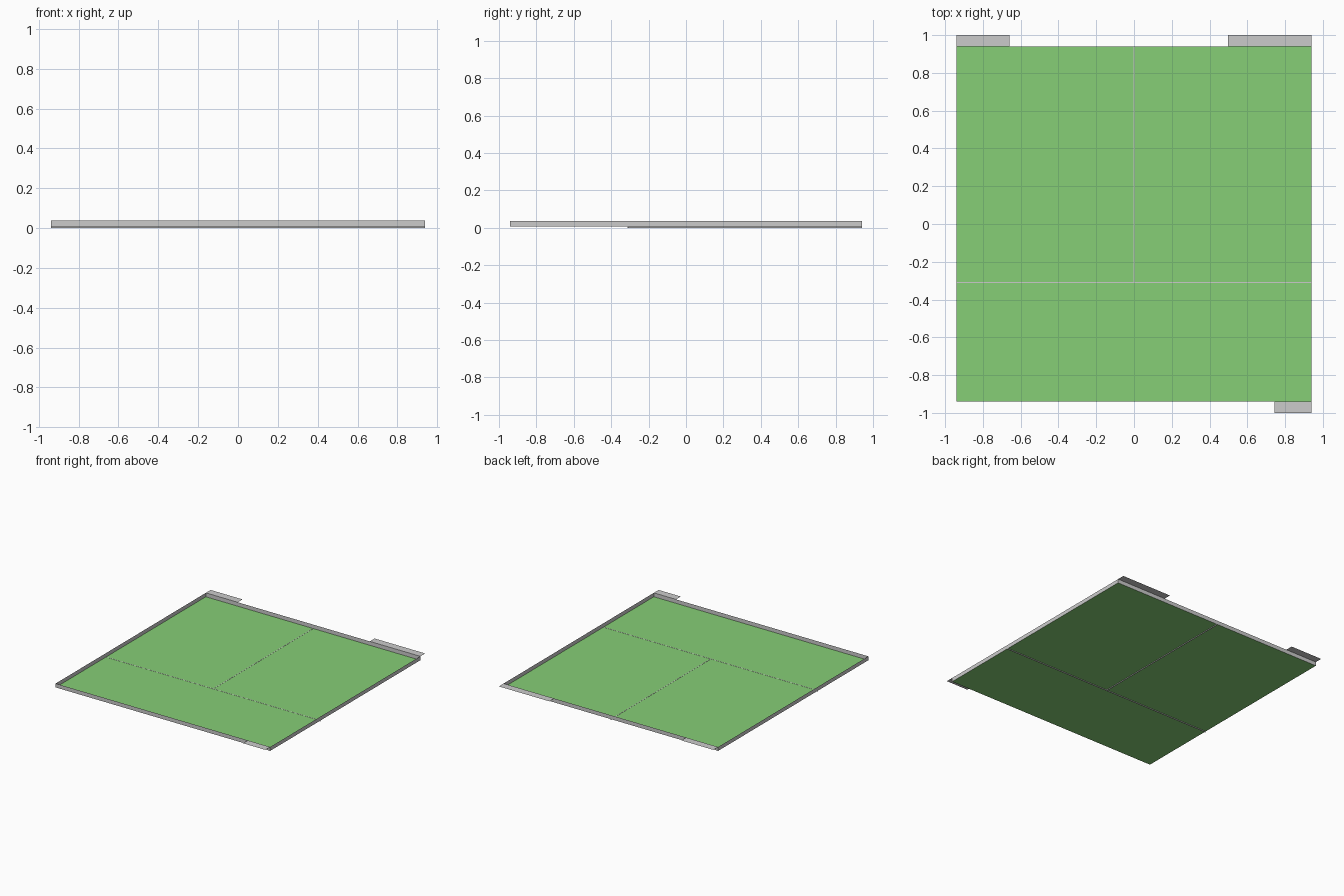
import bpy, bmesh
from mathutils import Vector

if "Cube" in bpy.data.objects:
    bpy.data.objects.remove(bpy.data.objects["Cube"])

E = 0.94          # half width of the board
FLOOR, TOP = 0.006, 0.037
SPLIT = -0.31     # y of the cross divider

green = bpy.data.materials.new("green_floor")
green.diffuse_color = (0.24, 0.62, 0.18, 1)
green.use_nodes = True
green.node_tree.nodes["Principled BSDF"].inputs["Base Color"].default_value = green.diffuse_color


def quad(name, origin, u, v, mat=None):
    """Flat panel spanned by edge vectors u and v."""
    o, u, v = Vector(origin), Vector(u), Vector(v)
    bm = bmesh.new()
    bm.faces.new([bm.verts.new(p) for p in (o, o + u, o + u + v, o + v)])
    return finish(name, bm, mat)


def box(name, lo, hi):
    bm = bmesh.new()
    bmesh.ops.create_cube(bm, size=1)
    lo, hi = Vector(lo), Vector(hi)
    bmesh.ops.scale(bm, vec=hi - lo, verts=bm.verts)
    bmesh.ops.translate(bm, vec=(lo + hi) / 2, verts=bm.verts)
    return finish(name, bm)


def finish(name, bm, mat=None):
    me = bpy.data.meshes.new(name)
    bm.to_mesh(me)
    bm.free()
    if mat:
        me.materials.append(mat)
    ob = bpy.data.objects.new(name, me)
    bpy.context.collection.objects.link(ob)
    return ob


# Green floor: one front area and two back areas
for name, x0, x1, y0, y1 in (("floor_front", -E, E, -E, SPLIT),
                             ("floor_back_left", -E, 0, SPLIT, E),
                             ("floor_back_right", 0, E, SPLIT, E)):
    quad(name, (x0, y0, FLOOR), (x1 - x0, 0, 0), (0, y1 - y0, 0), green)

# Thin rim walls around the edge, facing outwards
up = (0, 0, TOP - FLOOR)
quad("wall_front", (-E, -E, FLOOR), (2 * E, 0, 0), up)
quad("wall_right", (E, -E, FLOOR), (0, 2 * E, 0), up)
quad("wall_back", (E, E, FLOOR), (-2 * E, 0, 0), up)
quad("wall_left", (-E, E, FLOOR), (0, -2 * E, 0), up)

# Narrow divider strips set through the floor
T = 0.0025
box("divider_cross", (-E, SPLIT - T, 0), (E, SPLIT + T, FLOOR + 0.001))
box("divider_middle", (-T, SPLIT + T, 0), (T, E, FLOOR + 0.001))

# Blank sign plates outside the rim
for name, x0, x1, y0 in (("sign_back_left", -E, -0.66, E),
                         ("sign_back_right", 0.497, E, E),
                         ("sign_front_right", 0.745, E, -1.0)):
    quad(name, (x0, y0, TOP), (x1 - x0, 0, 0), (0, 0.06, 0))
